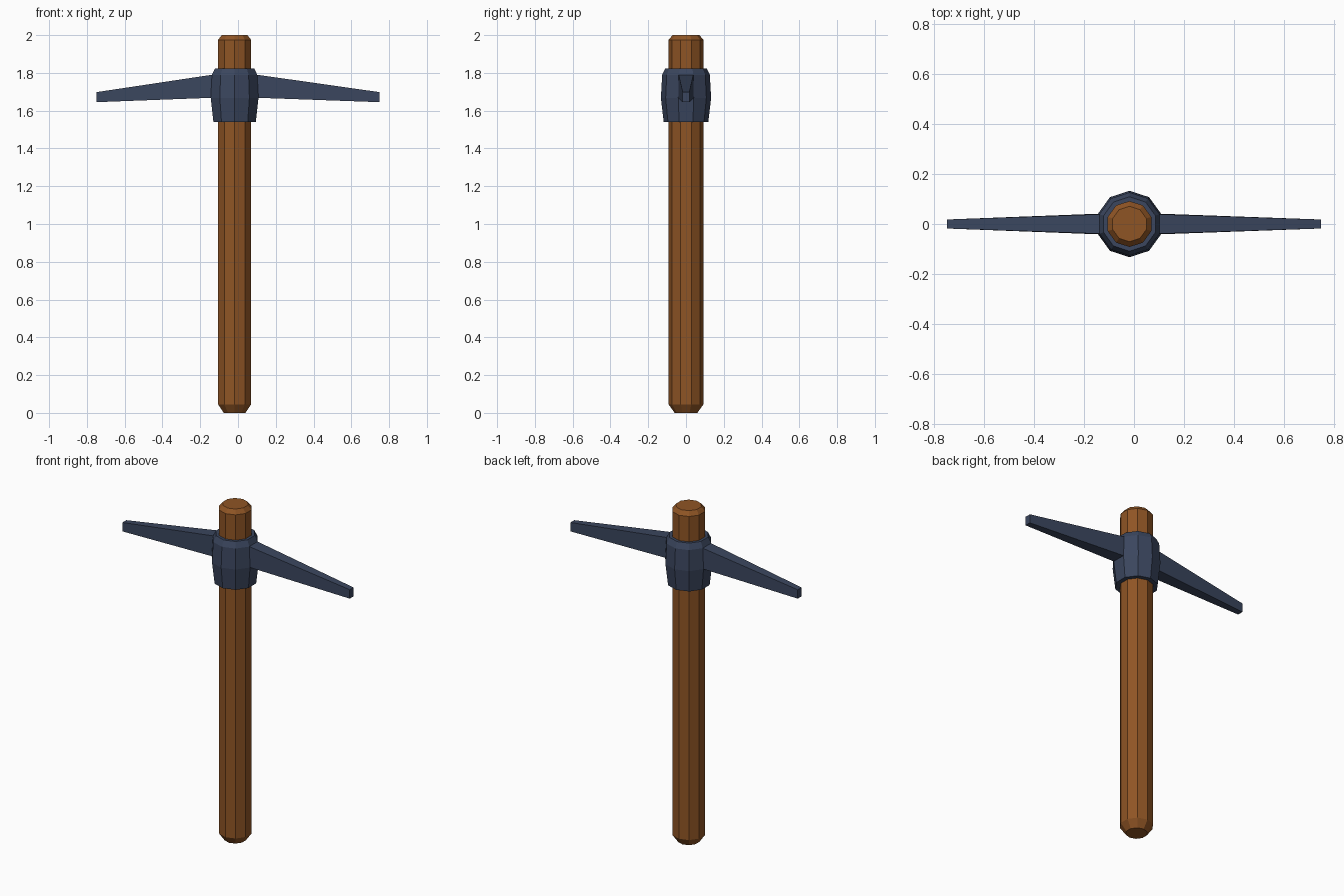
import bpy, bmesh, math

if "Cube" in bpy.data.objects:
    bpy.data.objects.remove(bpy.data.objects["Cube"])

CX = -0.018      # axis of the shaft
SIDES = 10


def material(name, rgb):
    m = bpy.data.materials.new(name)
    m.diffuse_color = (*rgb, 1)
    m.use_nodes = True
    m.node_tree.nodes["Principled BSDF"].inputs["Base Color"].default_value = m.diffuse_color
    return m


wood = material("brown wood", (0.275, 0.09, 0.018))
iron = material("dark blue iron", (0.043, 0.061, 0.112))


def lathe(bm, profile):
    """Ten-sided stack of (radius, z) rings with capped ends."""
    rings = []
    for r, z in profile:
        angles = [math.pi / 2 + math.tau * i / SIDES for i in range(SIDES)]
        rings.append([bm.verts.new((CX + r * math.cos(a), r * math.sin(a), z)) for a in angles])
    for lo, hi in zip(rings, rings[1:]):
        for i in range(SIDES):
            j = (i + 1) % SIDES
            bm.faces.new((lo[i], lo[j], hi[j], hi[i]))
    bm.faces.new(rings[0][::-1])
    bm.faces.new(rings[-1])


def finish(bm, name, mat):
    bmesh.ops.recalc_face_normals(bm, faces=bm.faces)
    me = bpy.data.meshes.new(name)
    bm.to_mesh(me)
    bm.free()
    me.materials.append(mat)
    bpy.context.collection.objects.link(bpy.data.objects.new(name, me))


# Handle: faceted shaft with chamfered ends
bm = bmesh.new()
lathe(bm, [(0.06, 0), (0.092, 0.045), (0.092, 1.975), (0.071, 2.0)])
finish(bm, "handle", wood)

# Pick head: collar whose two side faces are pulled out into tapered spikes
bm = bmesh.new()
Z_LOW, Z_HIGH = 1.668, 1.79
lathe(bm, [(0.118, 1.54), (0.133, Z_LOW), (0.126, Z_HIGH), (0.109, 1.824)])
bm.normal_update()
mid = (Z_LOW + Z_HIGH) / 2
side_faces = [f for f in bm.faces
              if abs(f.normal.x) > 0.97 and abs(f.calc_center_median().z - mid) < 0.02]
for face in side_faces:
    s = math.copysign(1, face.normal.x)
    tip = bmesh.ops.extrude_discrete_faces(bm, faces=[face])["faces"][0]
    for v in tip.verts:
        v.co = (s * 0.75, math.copysign(0.018, v.co.y), 1.698 if v.co.z > mid else 1.645)
finish(bm, "pick_head", iron)
